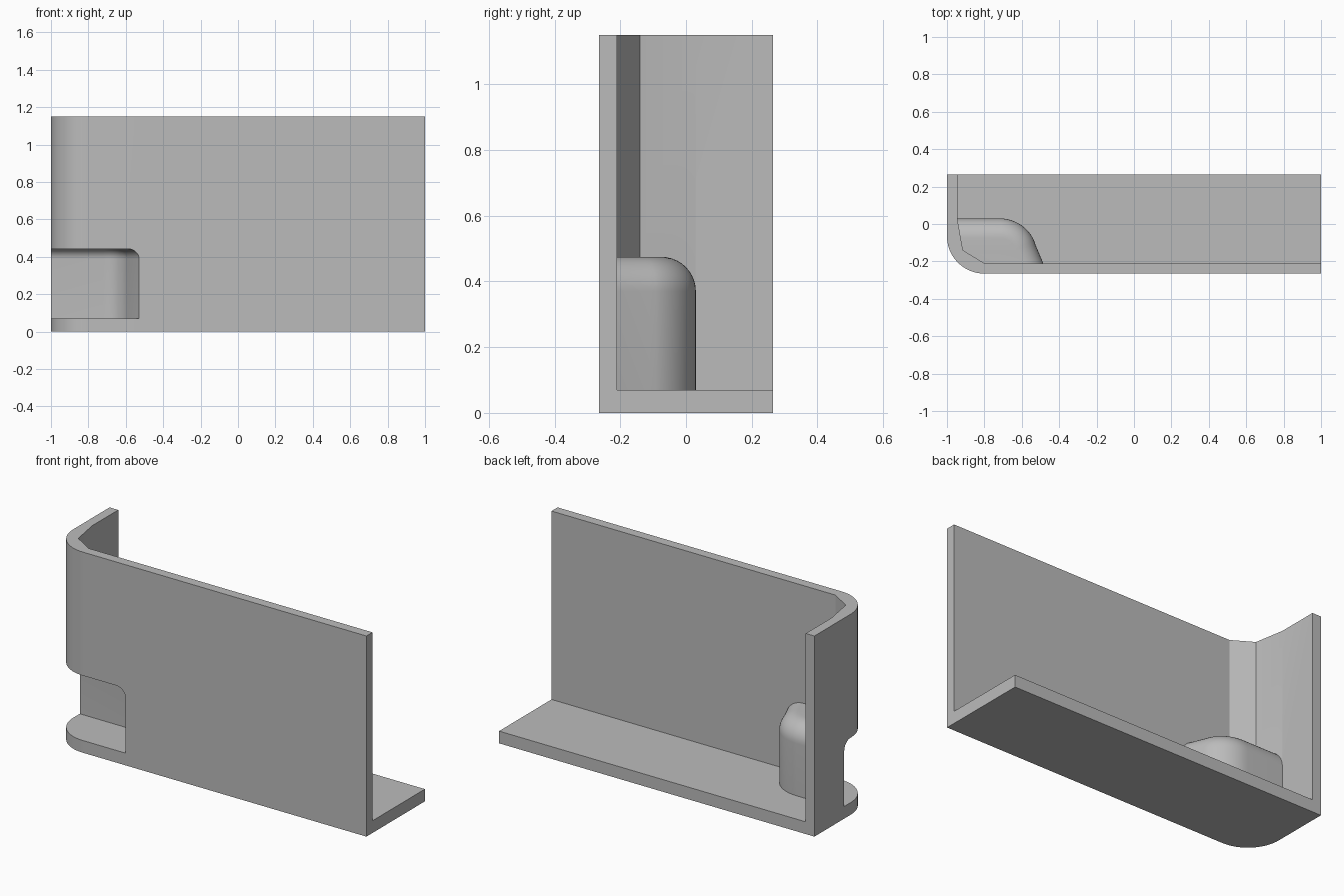
import bpy
import bmesh
from math import sin, cos, radians

cube = bpy.data.objects.get("Cube")
if cube:
    bpy.data.objects.remove(cube, do_unlink=True)

grey = bpy.data.materials.new("plain grey")
grey.use_nodes = True
colour = (0.5, 0.5, 0.5, 1)
grey.diffuse_color = colour
grey.node_tree.nodes["Principled BSDF"].inputs["Base Color"].default_value = colour

BACK, FRONT, HEIGHT, FLOOR = 0.265, -0.265, 1.15, 0.07
bm = bmesh.new()


def face(points):
    bm.faces.new([bm.verts.new(p) for p in points])


def at(outline, z):
    return [(x, y, z) for x, y in outline]


def strip(low, high):
    for i in range(len(low) - 1):
        face((low[i], low[i + 1], high[i + 1], high[i]))


def arc(cx, cy, rx, ry, start, end, steps):
    angles = [radians(start + (end - start) * i / steps) for i in range(steps + 1)]
    return [(cx + rx * cos(a), cy + ry * sin(a)) for a in angles]


def alcove_rows(inset, side_inset, top, fillet, x_start, lean, y_end):
    """Rounded alcove from wall to wall, drawn in towards the top by a fillet."""
    rows = []
    steps = 10
    for k in range(-1, steps + 1):
        a = radians(90 * max(k, 0) / steps)
        d = fillet * (1 - cos(a))
        z = FLOOR if k < 0 else top - fillet + fillet * sin(a)
        back, side = inset + d, side_inset + d
        curve = arc(-0.72, -0.16, 0.2 - side, 0.19 - back, 90, 15, 12)
        x, y = curve[-1]
        start = (x_start + lean * back, 0.03 - back)
        end = (x + 0.42 * (y - y_end), y_end)
        rows.append(at([start] + curve + [end], z))
    return rows


def wall_skin(before, corner, after, rows):
    """One side of the wall with the alcove let into its corner."""
    top = rows[-1][0][2]
    for side, far, near in ((0, before, corner[0]), (-1, after, corner[-1])):
        edge = [row[side] for row in rows]
        rim = (edge[0][0], edge[0][1], HEIGHT)
        face(at([far], FLOOR) + at([far], HEIGHT) + [rim, edge[1], edge[0]])
        face([rim] + at([near], HEIGHT) + at([near], top) + edge[:0:-1])
    strip(at(corner, top), at(corner, HEIGHT))
    for low, high in zip(rows, rows[1:]):
        strip(low, high)
    face(rows[-1] + at(corner[::-1], top))
    return [before, rows[0][0][:2]] + corner + [rows[0][-1][:2], after]


# Outside of the wall, with a round corner and the pocket
round_corner = arc(-0.8, FRONT + 0.2, 0.2, 0.2, 180, 270, 20)
pocket = alcove_rows(0.035, 0.065, 0.442, 0.055, -1, 0, FRONT)
outer = wall_skin((-1, BACK), round_corner, (1, FRONT), pocket)

# Inside of the wall, with a faceted corner and the pocket housing
facets = [(-0.915, -0.14), (-0.8, -0.21)]
housing = alcove_rows(0, 0, 0.475, 0.105, -0.945, 0.03 / 0.17, -0.21)
inner = wall_skin((-0.945, BACK), facets, (1, -0.21), housing)

# Foot, pocket floor, base plate and wall rim
strip(at(outer, 0), at(outer, FLOOR))
face(pocket[0] + at(round_corner[::-1], FLOOR))
face(at(outer + [(1, BACK)], 0))
face(at([inner[0]], FLOOR) + housing[0] + at([inner[-1], (1, BACK)], FLOOR))
face(at(outer + inner[::-1], HEIGHT))

# Cut ends of the wall and plate
for i in (0, -1):
    face([(*outer[i], 0), (*outer[i], FLOOR), (*outer[i], HEIGHT), (*inner[i], HEIGHT),
          (*inner[i], FLOOR), (1, BACK, FLOOR), (1, BACK, 0)])

# Weld into one solid facing outwards
bmesh.ops.remove_doubles(bm, verts=bm.verts[:], dist=0.00001)
bm.normal_update()
bmesh.ops.recalc_face_normals(bm, faces=bm.faces[:])
if bm.calc_volume(signed=True) < 0:
    bmesh.ops.reverse_faces(bm, faces=bm.faces[:])
mesh = bpy.data.meshes.new("corner_panel")
bm.to_mesh(mesh)
bm.free()
mesh.materials.append(grey)
panel = bpy.data.objects.new("corner_panel", mesh)
bpy.context.collection.objects.link(panel)

# Smooth the curves, keep the edges sharp
bpy.ops.object.select_all(action="DESELECT")
panel.select_set(True)
bpy.context.view_layer.objects.active = panel
bpy.ops.object.shade_smooth_by_angle(angle=radians(30))
